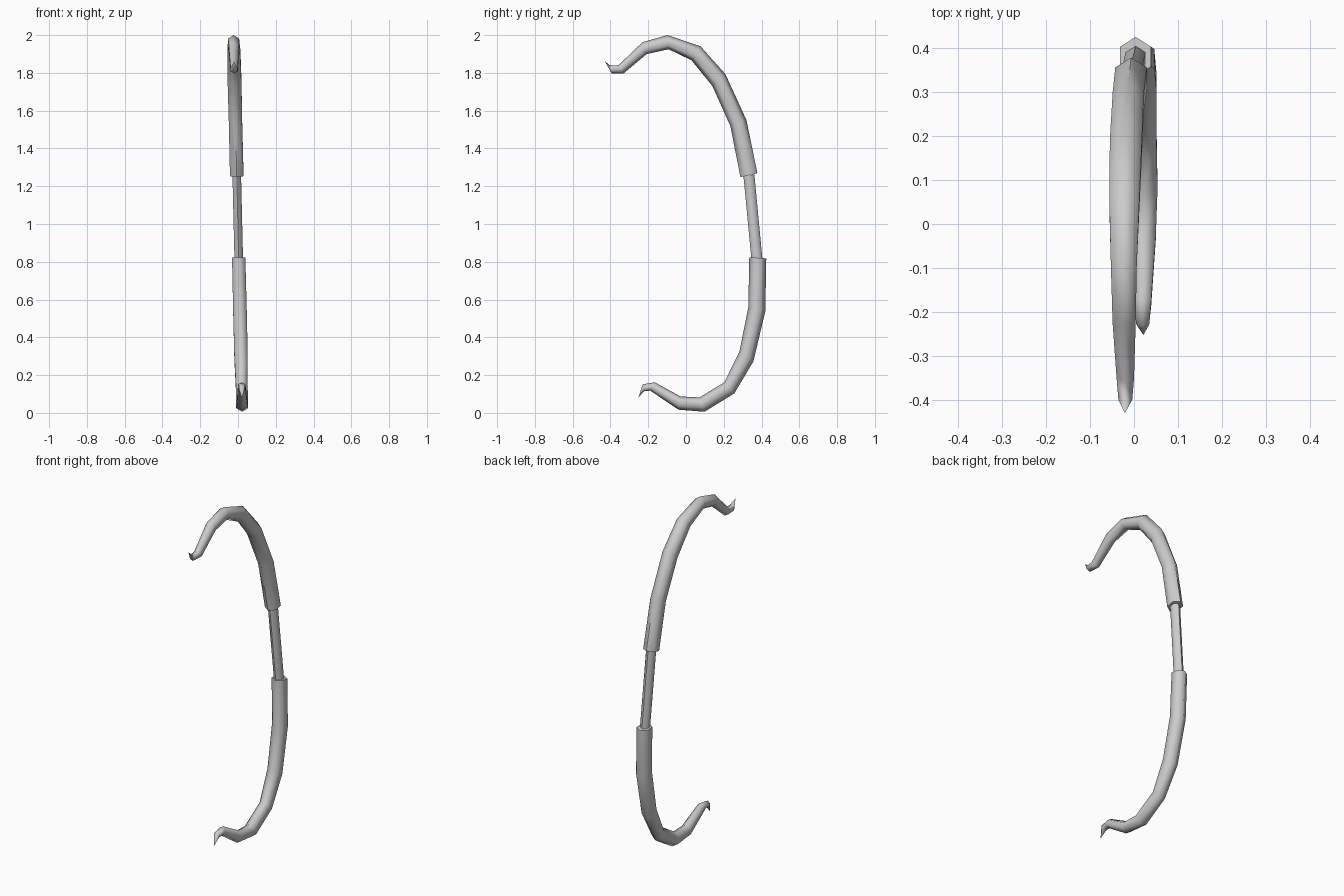
import bpy, bmesh, math

if "Cube" in bpy.data.objects:
    bpy.data.objects.remove(bpy.data.objects["Cube"])

SIDES = 6


def lean(z):
    # the whole bow tilts slightly sideways as it rises
    return 0.023 - 0.0235 * z


def tube(name, rings, tip=None):
    """Loft hexagons between (y, z) inner and outer profile points."""
    bm = bmesh.new()
    loops = []
    for iy, iz, oy, oz in rings:
        cy, cz, hy, hz = (iy + oy) / 2, (iz + oz) / 2, (oy - iy) / 2, (oz - iz) / 2
        r = math.hypot(hy, hz) * 0.9
        loop = []
        for k in range(SIDES):
            a = math.tau * k / SIDES
            c, s = math.cos(a), math.sin(a)
            loop.append(bm.verts.new((lean(cz) + r * s, cy + hy * c, cz + hz * c)))
        loops.append(loop)
    for p, q in zip(loops, loops[1:]):
        for k in range(SIDES):
            n = (k + 1) % SIDES
            bm.faces.new((p[k], p[n], q[n], q[k]))
    bm.faces.new(loops[0])
    if tip:
        t = bm.verts.new((lean(tip[1]), *tip))
        for k in range(SIDES):
            bm.faces.new((loops[-1][k], loops[-1][(k + 1) % SIDES], t))
    else:
        bm.faces.new(loops[-1])
    bmesh.ops.recalc_face_normals(bm, faces=bm.faces)
    mesh = bpy.data.meshes.new(name)
    bm.to_mesh(mesh)
    bm.free()
    ob = bpy.data.objects.new(name, mesh)
    bpy.context.collection.objects.link(ob)
    bpy.ops.object.select_all(action='DESELECT')
    ob.select_set(True)
    bpy.context.view_layer.objects.active = ob
    bpy.ops.object.shade_smooth_by_angle(angle=math.radians(65))
    return ob


# upper limb, from the grip to the curled tip
tube("upper_limb", [
    (0.288, 1.248, 0.378, 1.269),
    (0.235, 1.518, 0.320, 1.550),
    (0.140, 1.730, 0.209, 1.793),
    (0.029, 1.867, 0.077, 1.941),
    (-0.092, 1.925, -0.098, 2.000),
    (-0.209, 1.899, -0.230, 1.963),
    (-0.330, 1.798, -0.357, 1.841),
    (-0.394, 1.798, -0.400, 1.838),
], (-0.430, 1.862))

# lower limb, from the grip to the curled tip
tube("lower_limb", [
    (0.335, 0.824, 0.425, 0.818),
    (0.330, 0.559, 0.420, 0.538),
    (0.283, 0.326, 0.357, 0.273),
    (0.203, 0.162, 0.256, 0.103),
    (0.071, 0.082, 0.098, 0.006),
    (-0.029, 0.087, -0.040, 0.017),
    (-0.166, 0.162, -0.190, 0.118),
    (-0.230, 0.151, -0.224, 0.114),
], (-0.252, 0.080))

# thin grip joining the limbs
tube("grip", [
    (0.346, 0.815, 0.404, 0.820),
    (0.304, 1.255, 0.362, 1.262),
])
